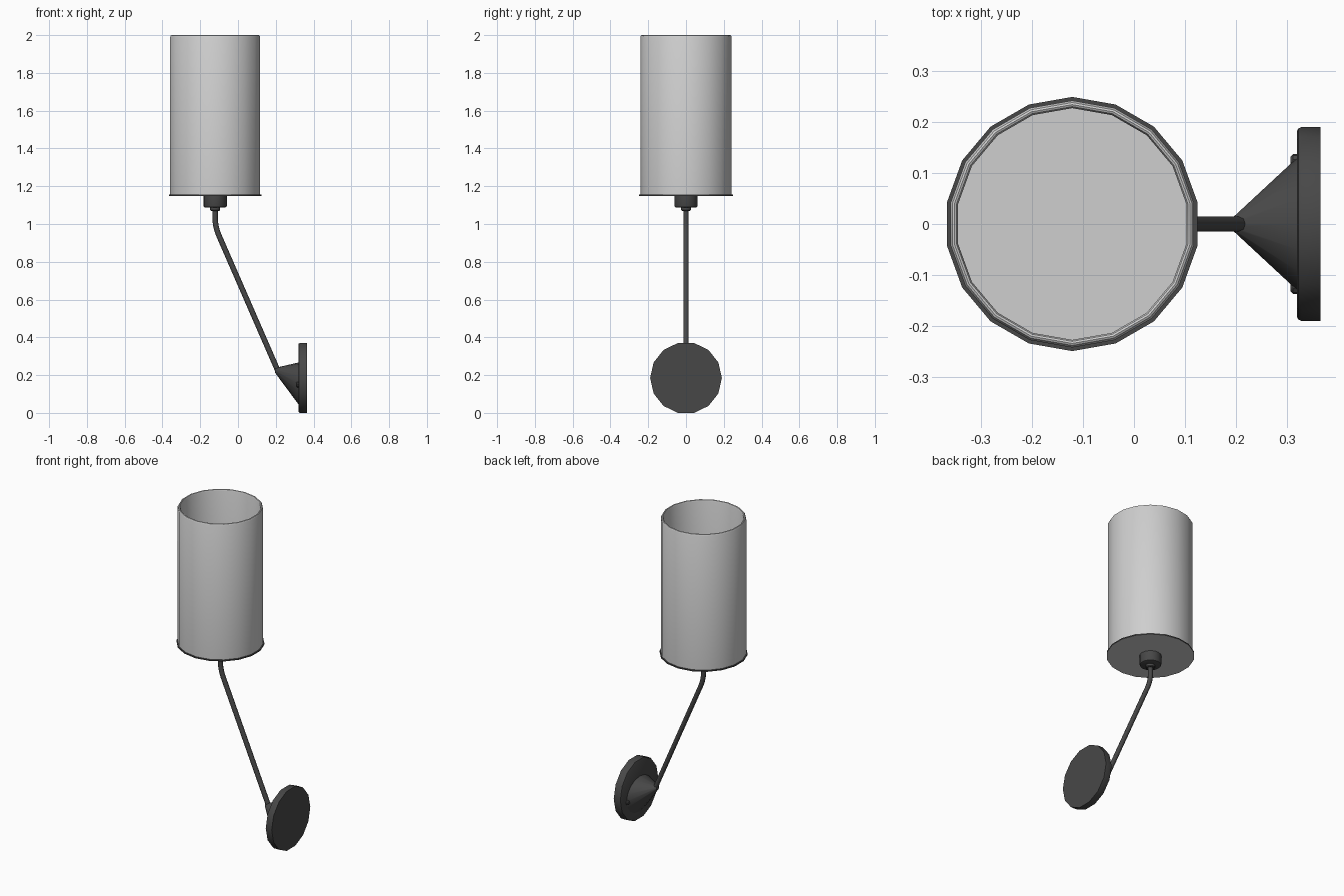
import bpy, bmesh, math
from mathutils import Vector

cube = bpy.data.objects.get("Cube")
if cube:
    bpy.data.objects.remove(cube, do_unlink=True)


def material(name, value):
    m = bpy.data.materials.new(name)
    m.use_nodes = True
    colour = (value, value, value, 1)
    m.diffuse_color = colour
    bsdf = next(n for n in m.node_tree.nodes if n.type == 'BSDF_PRINCIPLED')
    bsdf.inputs["Base Color"].default_value = colour
    return m


LIGHT = material("light grey", 0.62)
DARK = material("charcoal", 0.064)
X, Y, Z = Vector((1, 0, 0)), Vector((0, 1, 0)), Vector((0, 0, 1))


def smooth(ob, angle=30):
    bpy.ops.object.select_all(action='DESELECT')
    ob.select_set(True)
    bpy.context.view_layer.objects.active = ob
    bpy.ops.object.shade_smooth_by_angle(angle=math.radians(angle))


def lathe(name, profile, centre, sides, mat, axes=(X, Y, Z), start=0.0):
    """Turn (radius, height) points around the third axis and cap both ends."""
    u, v, w = axes
    bm = bmesh.new()
    rings = []
    for r, h in profile:
        angles = [start + 2 * math.pi * i / sides for i in range(sides)]
        rings.append([bm.verts.new(Vector(centre) + w * h + u * (r * math.cos(a))
                                   + v * (r * math.sin(a))) for a in angles])
    for a, b in zip(rings, rings[1:]):
        for i in range(sides):
            j = (i + 1) % sides
            bm.faces.new((a[i], a[j], b[j], b[i]))
    bm.faces.new(rings[0])
    bm.faces.new(rings[-1])
    bmesh.ops.recalc_face_normals(bm, faces=bm.faces)
    mesh = bpy.data.meshes.new(name)
    bm.to_mesh(mesh)
    bm.free()
    ob = bpy.data.objects.new(name, mesh)
    bpy.context.collection.objects.link(ob)
    mesh.materials.append(mat)
    smooth(ob)
    return ob


STEM = (-0.121, 0, 0)
SIDEWAYS = (Y, Z, X)

# Open-topped cylinder shade with a thin wall and a rounded rim
lathe("shade", [(0.242, 1.155), (0.242, 1.99), (0.238, 1.998), (0.234, 2.0),
                (0.230, 1.998), (0.227, 1.99), (0.227, 1.16)],
      STEM, 18, LIGHT, start=math.pi / 2)

# Bottom plate, with a dark rim
plate = lathe("shade_plate", [(0.249, 1.149), (0.249, 1.156)], STEM, 18, LIGHT,
              start=math.pi / 2)
plate.data.materials.append(DARK)
for f in plate.data.polygons:
    f.material_index = 0 if f.normal.z < -0.5 else 1

# Lamp socket and collar under the plate
lathe("socket", [(0.052, 1.087), (0.059, 1.09), (0.062, 1.097), (0.062, 1.15)],
      STEM, 18, DARK)
lathe("collar", [(0.022, 1.07), (0.026, 1.074), (0.026, 1.09)], STEM, 14, DARK)

# Bent tube arm
top, corner, end = Vector((-0.121, 0, 1.08)), Vector((-0.121, 0, 0.985)), Vector((0.208, 0, 0.23))
bend_in = corner + Z * 0.05
bend_out = corner + (end - corner).normalized() * 0.05
path = [top]
for i in range(7):
    t = i / 6
    path.append(bend_in * (1 - t) ** 2 + corner * (2 * t * (1 - t)) + bend_out * t ** 2)
path.append(end)
curve = bpy.data.curves.new("arm", 'CURVE')
curve.dimensions = '3D'
curve.bevel_depth = 0.0145
curve.bevel_resolution = 2
curve.use_fill_caps = True
spline = curve.splines.new('POLY')
spline.points.add(len(path) - 1)
for p, co in zip(spline.points, path):
    p.co = (*co, 1)
curve.materials.append(DARK)
arm = bpy.data.objects.new("arm", curve)
bpy.context.collection.objects.link(arm)
bpy.ops.object.select_all(action='DESELECT')
arm.select_set(True)
bpy.context.view_layer.objects.active = arm
bpy.ops.object.convert(target='MESH')
smooth(bpy.context.object, 50)

# Round wall plate
lathe("wall_plate", [(0.181, 0.319), (0.187, 0.322), (0.19, 0.328), (0.19, 0.365)],
      (0, 0, 0.185), 14, DARK, SIDEWAYS)

# Leaning cone bracket: flattened, with its tip raised to the arm
DEPTH, BASE_Z = 0.127, 0.155
cone = lathe("bracket", [(0.132, 0), (0.014, -DEPTH)], (0.322, 0, BASE_Z), 16, DARK, SIDEWAYS)
for v in cone.data.vertices:
    lean = (0.322 - v.co.x) / DEPTH
    v.co.z = BASE_Z + (v.co.z - BASE_Z) * 0.85 + 0.071 * lean

# Fixing screws on either side of the bracket
for name, side in (("back_screw", 1), ("front_screw", -1)):
    lathe(name, [(0.015, 0.322), (0.015, 0.312), (0.010, 0.307)],
          (0, side * 0.122, 0.15), 10, DARK, SIDEWAYS)
